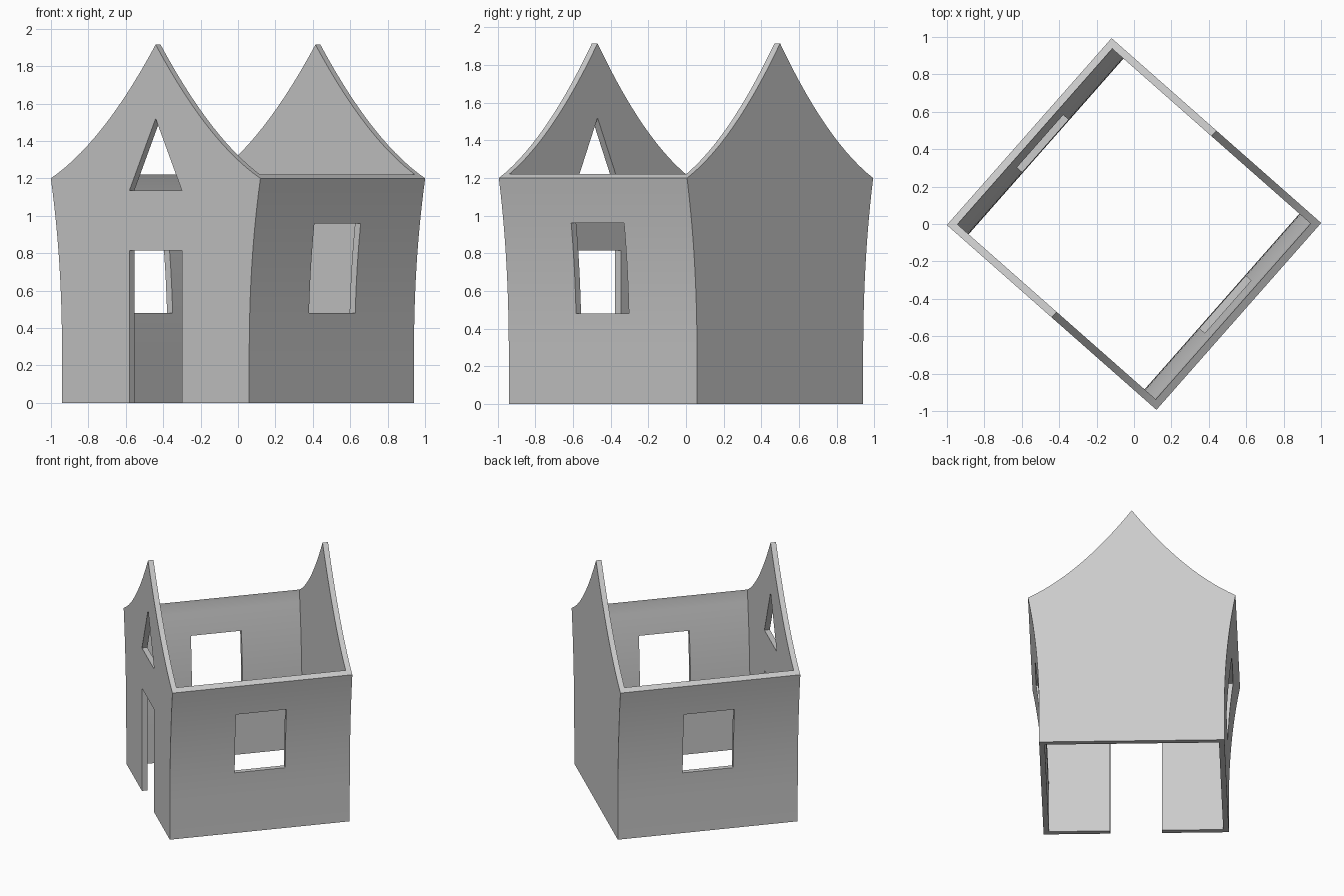
import bpy, bmesh, math

if "Cube" in bpy.data.objects:
    bpy.data.objects.remove(bpy.data.objects["Cube"])

ANGLE = math.radians(-41.4)      # house is turned about z
B, T = 0.666, 0.04               # half depth, wall thickness
EAVE, PEAK = 1.2, 1.915
N = 14


def half_width(z):
    """Side wall: straight at the foot, flaring toward the eaves."""
    t = max(0.0, (z - 0.24) / (EAVE - 0.24))
    return 0.667 + 0.08 * t ** 2.2


def prism(name, pts, y0, y1):
    """Extrude an x-z outline from y0 to y1."""
    bm = bmesh.new()
    f = bm.faces.new([bm.verts.new((x, y0, z)) for x, z in pts])
    r = bmesh.ops.extrude_face_region(bm, geom=[f])
    vs = [g for g in r["geom"] if isinstance(g, bmesh.types.BMVert)]
    bmesh.ops.translate(bm, verts=vs, vec=(0, y1 - y0, 0))
    bmesh.ops.recalc_face_normals(bm, faces=bm.faces)
    me = bpy.data.meshes.new(name)
    bm.to_mesh(me)
    bm.free()
    ob = bpy.data.objects.new(name, me)
    bpy.context.collection.objects.link(ob)
    return ob


def mirrored(right):
    """Close a right-hand outline with its mirror image, skipping the axis."""
    return right + [(-x, z) for x, z in reversed(right) if x > 1e-6]


# Side profile heights, and the sagging gable edge
zs = [0.0] + [0.24 + 0.96 * i / N for i in range(N + 1)]
wall = [(half_width(z), z) for z in zs]
w = wall[-1][0]
gable = []
for i in range(1, N + 1):
    t = i / N
    gable.append((w * (1 - t), EAVE + (PEAK - EAVE) * t - 0.33 * t * (1 - t)))

# Solid house body with gable outline
house = prism("house_walls", mirrored(wall + gable), -B, B)

# Hollow room, open at top and bottom
inner = [(half_width(z) - T, z) for z in zs]
room = [(inner[0][0], -0.2)] + inner + [(inner[-1][0], 2.5)]
cutters = [
    prism("room_cutter", mirrored(room), -B + T, B - T),
    prism("door_cutter", mirrored([(0.187, -0.1), (0.187, 0.815)]), -1, -0.55),
    prism("attic_window_cutter", mirrored([(0.187, 1.135), (0, 1.52)]), -1, -0.55),
    prism("side_window_cutter", mirrored([(1, 0.48), (1, 0.96)]), -0.187, 0.187),
]
for c in cutters:
    c.hide_render = True
    m = house.modifiers.new(c.name, 'BOOLEAN')
    m.operation = 'DIFFERENCE'
    m.solver = 'EXACT'
    m.object = c

bpy.context.view_layer.objects.active = house
for ob in bpy.context.selected_objects:
    ob.select_set(False)
house.select_set(True)
for m in list(house.modifiers):
    bpy.ops.object.modifier_apply(modifier=m.name)
for c in cutters:
    bpy.data.objects.remove(c)

house.rotation_euler.z = ANGLE
bpy.ops.object.shade_smooth_by_angle(angle=math.radians(25))
